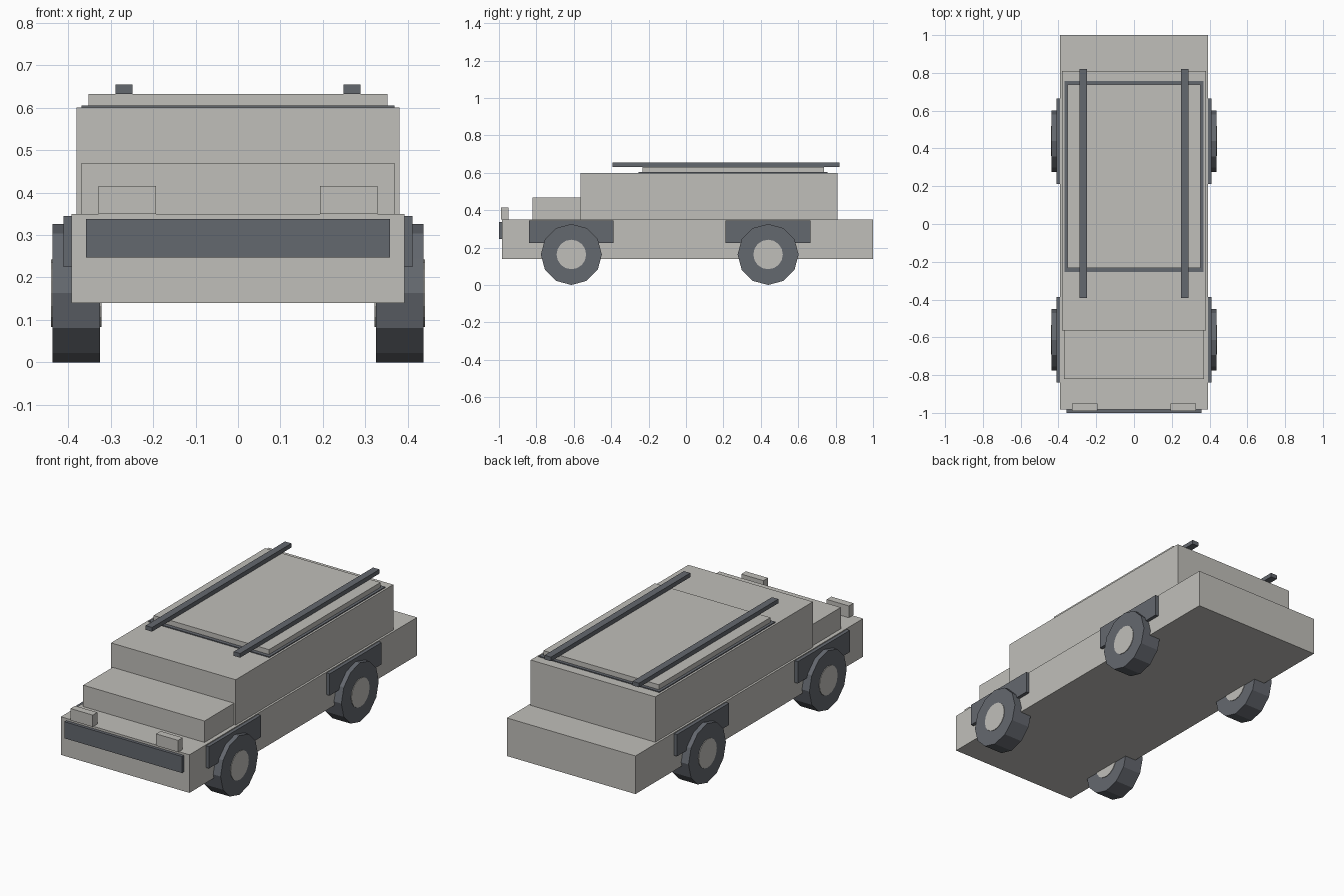
import bpy
from math import pi

default = bpy.data.objects.get("Cube")
if default:
    bpy.data.objects.remove(default, do_unlink=True)


def material(name, rgb):
    mat = bpy.data.materials.new(name)
    mat.use_nodes = True
    color = (*rgb, 1)
    mat.diffuse_color = color
    mat.node_tree.nodes["Principled BSDF"].inputs["Base Color"].default_value = color
    return mat


PAINT = material("warm_light_grey", (0.53, 0.52, 0.49))
TRIM = material("dark_slate", (0.127, 0.138, 0.158))


def finish(name, mat):
    obj = bpy.context.object
    obj.name = name
    obj.data.materials.append(mat)
    return obj


def box(name, x, y, z, mat):
    """Box spanning the given (low, high) range on each axis."""
    spans = (x, y, z)
    bpy.ops.mesh.primitive_cube_add(size=1, location=[(a + b) / 2 for a, b in spans])
    obj = finish(name, mat)
    for v in obj.data.vertices:
        v.co = [c * (b - a) for c, (a, b) in zip(v.co, spans)]
    return obj


def disc(name, x, y, z, radius, width, sides, mat):
    """Cylinder with its axle along x and a corner at the bottom."""
    bpy.ops.mesh.primitive_cylinder_add(vertices=sides, radius=radius, depth=width,
                                        location=(x, y, z), rotation=(0, pi / 2, 0))
    return finish(name, mat)


# Stacked body
box("lower_body", (-0.392, 0.392), (-0.983, 1.0), (0.14, 0.35), PAINT)
box("cabin", (-0.38, 0.38), (-0.563, 0.81), (0.35, 0.6), PAINT)
box("hood", (-0.37, 0.37), (-0.82, -0.563), (0.35, 0.468), PAINT)
box("grille", (-0.358, 0.358), (-1.0, -0.983), (0.247, 0.338), TRIM)

# Roof hatch
box("roof_seal", (-0.368, 0.368), (-0.253, 0.757), (0.6, 0.605), TRIM)
box("roof_panel", (-0.352, 0.352), (-0.232, 0.739), (0.605, 0.632), PAINT)

for side, s in (("left", 1), ("right", -1)):
    def span(a, b):
        return tuple(sorted((s * a, s * b)))

    # Lamps and roof rails
    box(f"{side}_lamp", span(0.193, 0.328), (-0.99, -0.95), (0.35, 0.415), PAINT)
    box(f"{side}_roof_rail", span(0.249, 0.288), (-0.393, 0.821), (0.632, 0.655), TRIM)

    # Fenders, tyres and hubs
    for end, y in (("front", -0.613), ("rear", 0.439)):
        box(f"{end}_{side}_fender", span(0.37, 0.411), (y - 0.227, y + 0.226),
            (0.225, 0.345), TRIM)
        disc(f"{end}_{side}_tyre", s * 0.381, y, 0.163, 0.163, 0.112, 12, TRIM)
        disc(f"{end}_{side}_hub", s * 0.381, y, 0.163, 0.079, 0.118, 16, PAINT)
